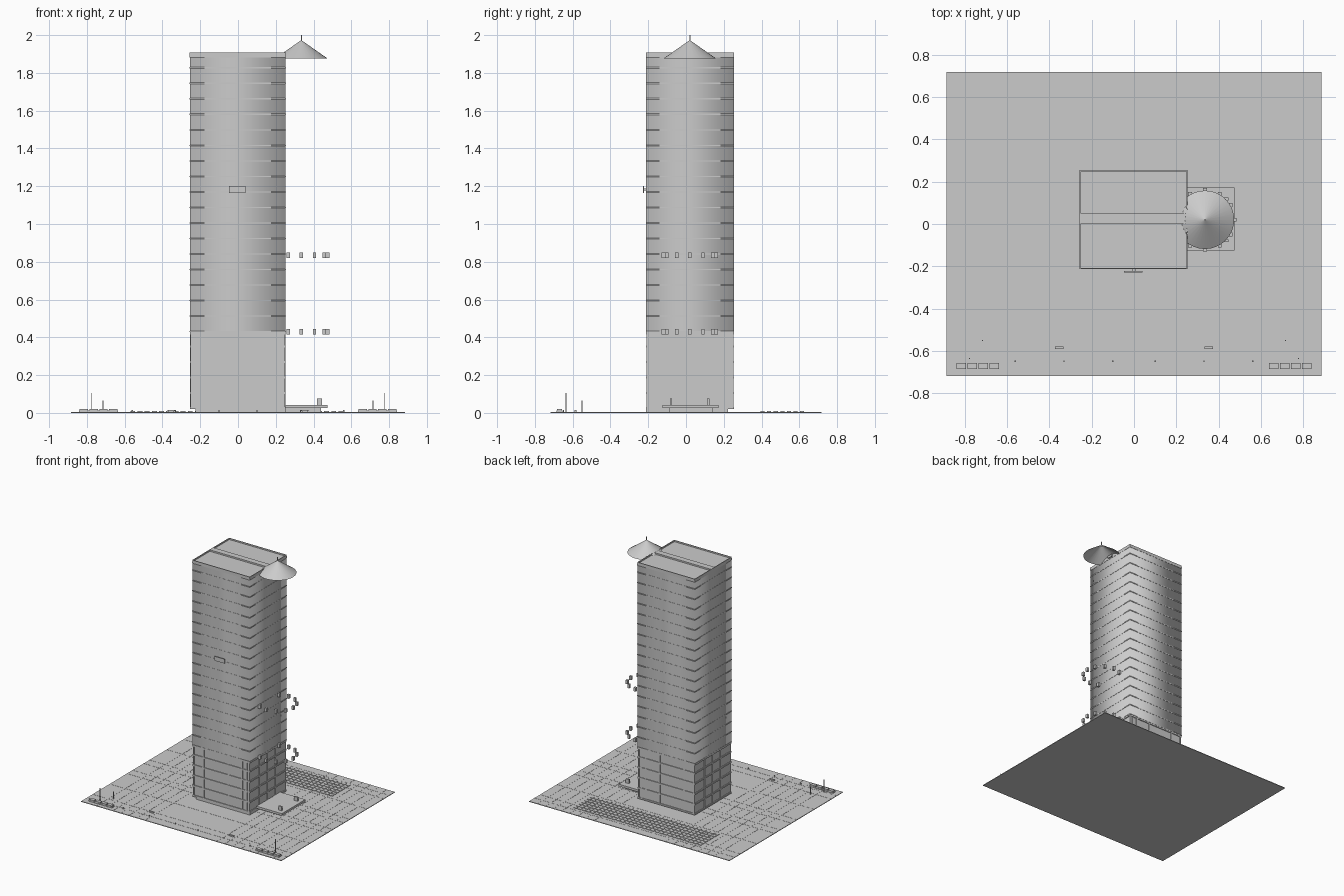
import bpy
import bmesh
import math
from mathutils import Vector

cube = bpy.data.objects.get("Cube")
if cube:
    bpy.data.objects.remove(cube, do_unlink=True)

grey = bpy.data.materials.new("plain_grey")
grey.use_nodes = True
grey.diffuse_color = (0.6, 0.6, 0.6, 1)
grey.node_tree.nodes["Principled BSDF"].inputs["Base Color"].default_value = (0.6, 0.6, 0.6, 1)


def finish(name, bm, smooth=False):
    mesh = bpy.data.meshes.new(name)
    for f in bm.faces:
        f.smooth = smooth
    bm.to_mesh(mesh)
    bm.free()
    mesh.materials.append(grey)
    obj = bpy.data.objects.new(name, mesh)
    bpy.context.collection.objects.link(obj)
    return obj


def add_box(bm, x0, x1, y0, y1, z0, z1):
    verts = bmesh.ops.create_cube(bm, size=1)["verts"]
    size = Vector((x1 - x0, y1 - y0, z1 - z0))
    mid = Vector((x0 + x1, y0 + y1, z0 + z1)) / 2
    for v in verts:
        v.co = Vector(a * b for a, b in zip(v.co, size)) + mid
    return verts


def boxes(name, items):
    bm = bmesh.new()
    for item in items:
        add_box(bm, *item)
    return finish(name, bm)


def around(x, y, z0, z1, w, d=None):
    d = d or w
    return (x - w / 2, x + w / 2, y - d / 2, y + d / 2, z0, z1)


L, R, F, B = -0.255, 0.252, -0.211, 0.253
GX, GY, G = 0.885, 0.717, 0.005
FLOOR = 0.0822
PODIUM, ROOF = 0.43, 1.89

# Plaza with its paving ribs
boxes("plaza", [(-GX, GX, -GY, GY, 0, G)])
ribs = []
for i in range(8):
    for x in (-0.32 - i * 0.0715, 0.312 + i * 0.0715):
        if abs(x) < 0.82:
            ribs.append(around(x, 0, G, G + 0.001, 0.006, 2 * GY))
for y in (0.648, 0.577, 0.365, 0.147, 0.075, -0.066, -0.137, -0.355, -0.57, -0.64):
    ribs.append(around(0, y, G, G + 0.001, 2 * GX, 0.006))
boxes("paving_ribs", ribs)

# Rows of small plates behind the tower
boxes("rear_seat_rows", [around(-0.557 + c * 0.038, 0.405 + r * 0.035, G, G + 0.004, 0.026, 0.022)
                         for c in range(30) for r in range(7)])

# Tall smooth shaft, walls only
bm = bmesh.new()
add_box(bm, L, R, F, B, PODIUM, ROOF)
bmesh.ops.delete(bm, geom=[f for f in bm.faces if abs(f.normal.z) > 0.5], context='FACES')
finish("tower_walls", bm, smooth=True)

# Thin floor bands
e = 0.0015
boxes("floor_bands", [(L - e, R + e, F - e, B + e, PODIUM + i * FLOOR - 0.003, PODIUM + i * FLOOR + 0.003)
                      for i in range(18)])

# Podium: recessed core, floor slabs and columns
boxes("podium_plinth", [(L + 0.03, R, F, B - 0.03, G, 0.022)])
boxes("podium_core", [(L + 0.006, R - 0.006, F + 0.006, B - 0.006, 0.02, PODIUM)])
boxes("podium_slabs", [(L, R, F, B, z - 0.006, z + 0.006)
                       for z in (0.026, 0.105, 0.187, 0.269, 0.351, PODIUM - 0.008)])
columns = []
for x in (-0.246, -0.16, 0.06, 0.18, 0.22, 0.243):
    for y in (F + 0.007, B - 0.007):
        columns.append(around(x, y, 0.02, PODIUM, 0.012))
for y in (-0.08, 0.02, 0.12):
    for x in (L + 0.007, R - 0.007):
        columns.append(around(x, y, 0.02, PODIUM, 0.012))
boxes("podium_columns", columns)

# Roof deck, thin parapet and the beam that carries the canopy
boxes("roof_deck", [(L - e, R + e, F - e, B + e, ROOF - 0.008, ROOF + 0.006)])
t = 0.004
boxes("roof_parapet", [(L - e, L + t, F, B, ROOF, 1.907), (R - t, R + e, F, B, ROOF, 1.907),
                       (L, R, F - e, F + t, ROOF, 1.907), (L, R, B - t, B + e, ROOF, 1.907)])
boxes("roof_beam", [(L, R + 0.01, 0.003, 0.05, ROOF, 1.908)])

# Open conical canopy with a spike
CX, CY, CR = 0.335, 0.02, 0.138
bm = bmesh.new()
bmesh.ops.create_cone(bm, cap_ends=False, segments=32, radius1=CR, radius2=0.001, depth=0.096)
bmesh.ops.translate(bm, verts=bm.verts, vec=(CX, CY, 1.925))
finish("cone_canopy", bm, smooth=True)
boxes("canopy_spike", [around(CX, CY, 1.965, 2.0, 0.005)])

# Two rings of hanging pods below the canopy
for label, z in (("lower", 0.43), ("upper", 0.835)):
    pods = []
    for k in range(-4, 5):
        a = math.radians(30 * k)
        pods.append(around(CX + 0.14 * math.cos(a), CY + 0.14 * math.sin(a), z - 0.015, z + 0.015, 0.018))
    boxes(label + "_pod_ring", pods)

# Side terrace
boxes("side_terrace", [(R, 0.475, -0.125, 0.172, 0.026, 0.043), (R, 0.44, -0.09, 0.14, G, 0.026)])
boxes("terrace_blocks", [around(0.432, 0.118, 0.04, 0.075, 0.028, 0.012),
                         around(0.432, -0.08, 0.04, 0.075, 0.028, 0.012)])

# Front sign plate
boxes("front_sign", [(-0.047, 0.04, -0.228, -0.223, 1.165, 1.2), (-0.01, 0.01, -0.223, F, 1.178, 1.188)])

# Front corner planters, poles and low benches
for label, s in (("left", 1), ("right", -1)):
    boxes(label + "_planters", [around(s * (0.66 + i * 0.052), -0.67, G, 0.021, 0.044, 0.028) for i in range(4)]
          + [around(s * 0.738, -0.67, G, 0.012, 0.208, 0.03)])
    boxes(label + "_poles", [around(s * 0.777, -0.635, G, 0.106, 0.005),
                             around(s * 0.715, -0.55, G, 0.065, 0.005)])
    boxes(label + "_bench", [around(s * 0.353, -0.585, 0.01, 0.016, 0.042, 0.012),
                             around(s * 0.353, -0.585, G, 0.01, 0.03, 0.008)])
    boxes(label + "_bollards", [around(s * x, -0.648, G, 0.016, 0.006) for x in (0.1, 0.33, 0.56)])
